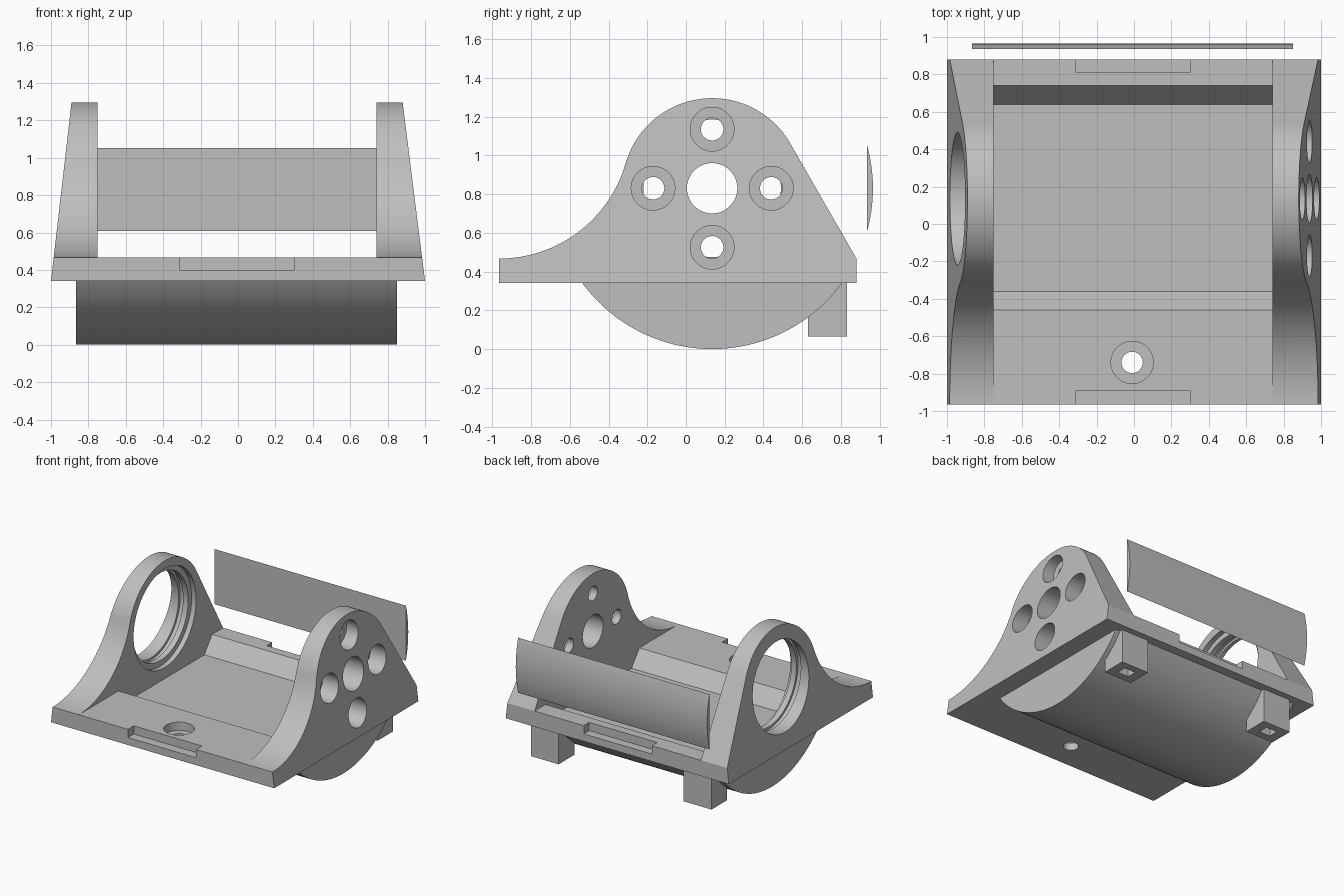
import bpy, bmesh, math
from mathutils import Matrix

if "Cube" in bpy.data.objects:
    bpy.data.objects.remove(bpy.data.objects["Cube"])

CY, CZ = 0.135, 0.83          # shared axis of drum, cradle ends and holes
Z0, Z1 = 0.34, 0.467          # plate bottom and top
Y0, Y1 = -0.965, 0.88         # plate front and back
R_DRUM, R_END = 0.83, 0.465

mat = bpy.data.materials.new("plain grey")
mat.diffuse_color = (0.52, 0.52, 0.52, 1)
mat.use_nodes = True
mat.node_tree.nodes["Principled BSDF"].inputs["Base Color"].default_value = mat.diffuse_color


def finish(bm, name):
    bmesh.ops.recalc_face_normals(bm, faces=bm.faces[:])
    me = bpy.data.meshes.new(name)
    bm.to_mesh(me)
    bm.free()
    ob = bpy.data.objects.new(name, me)
    bpy.context.collection.objects.link(ob)
    me.materials.append(mat)
    return ob


def prism(name, profile, xa, xb):
    """Extrude a (y, z) profile along x; xa and xb may be functions of z."""
    fa = xa if callable(xa) else lambda z: xa
    fb = xb if callable(xb) else lambda z: xb
    bm = bmesh.new()
    a = [bm.verts.new((fa(z), y, z)) for y, z in profile]
    b = [bm.verts.new((fb(z), y, z)) for y, z in profile]
    bm.faces.new(a)
    bm.faces.new(b[::-1])
    n = len(a)
    for i in range(n):
        j = (i + 1) % n
        bm.faces.new((a[i], b[i], b[j], a[j]))
    return finish(bm, name)


def box(name, x0, x1, y0, y1, z0, z1):
    return prism(name, [(y0, z0), (y1, z0), (y1, z1), (y0, z1)], x0, x1)


def arc(cy, cz, r, a0, a1, n):
    return [(cy + r * math.cos(a0 + (a1 - a0) * i / n),
             cz + r * math.sin(a0 + (a1 - a0) * i / n)) for i in range(n + 1)]


def bore_x(r, y, z, x0, x1):
    return prism("bore", arc(y, z, r, 0, 2 * math.pi, 64)[:-1], x0, x1)


def bore_z(r, x, y, z0, z1):
    bm = bmesh.new()
    bmesh.ops.create_cone(bm, cap_ends=True, segments=64, radius1=r, radius2=r,
                          depth=z1 - z0,
                          matrix=Matrix.Translation((x, y, (z0 + z1) / 2)))
    return finish(bm, "bore")


def combine(target, others, op):
    for o in others:
        m = target.modifiers.new("bool", 'BOOLEAN')
        m.operation, m.object, m.solver = op, o, 'EXACT'
        bpy.context.view_layer.objects.active = target
        bpy.ops.object.modifier_apply(modifier=m.name)
        bpy.data.objects.remove(o, do_unlink=True)


# Side profile: concave sweep, round top, straight back slope
h, dy = CZ - Z1, CY - Y0
rc = (dy * dy + h * h - R_END ** 2) / (2 * (R_END + h))
join = math.atan2(Z1 + rc - CZ, Y0 - CY)
d, e = Y1 - CY, Z1 - CZ
back = math.atan2(e, d) + math.acos(R_END / math.hypot(d, e))
sweep = arc(Y0, Z1 + rc, rc, -math.pi / 2, join - math.pi, 32)
crown = arc(CY, CZ, R_END, join, back, 48)
side = [(Y0, Z0)] + sweep + crown[1:] + [(Y1, Z1), (Y1, Z0)]

# Left side with stepped and grooved bearing opening
left = prism("left_side", side, lambda z: -1 + 0.115 * (z - Z0), -0.75)
combine(left, [bore_x(0.355, CY, CZ, -1.2, -0.6),
               bore_x(0.375, CY, CZ, -0.875, -0.835),
               bore_x(0.40, CY, CZ, -0.79, -0.6)], 'DIFFERENCE')

# Right side with centre hole and four counterbored screw holes
right = prism("right_side", side, 0.74, lambda z: 1 - 0.125 * (z - Z0))
cuts = [bore_x(0.13, CY, CZ, 0.6, 1.2)]
for k in range(4):
    y = CY + 0.305 * math.cos(k * math.pi / 2)
    z = CZ + 0.305 * math.sin(k * math.pi / 2)
    cuts += [bore_x(0.058, y, z, 0.6, 1.2), bore_x(0.113, y, z, 0.80, 1.2)]
combine(right, cuts, 'DIFFERENCE')

# Front and back plates with sloped pocket edges and edge notches
front = prism("front_plate", [(Y0, Z0), (Y0, Z1), (-0.46, Z1), (-0.36, Z0)], -0.75, 0.74)
combine(front, [box("notch", -0.31, 0.30, -1.2, -0.89, 0.40, 0.6),
                bore_z(0.057, -0.01, -0.74, 0.2, 0.6),
                bore_z(0.113, -0.01, -0.74, 0.40, 0.6)], 'DIFFERENCE')
rear = prism("back_plate", [(Y1, Z0), (Y1, Z1), (0.74, Z1), (0.64, Z0)], -0.75, 0.74)
combine(rear, [box("notch", -0.31, 0.30, 0.81, 1.2, 0.40, 0.6)], 'DIFFERENCE')

# Drum segment below; its flat top is the pocket floor
half = math.acos((CZ - Z0) / R_DRUM)
drum = prism("drum_segment",
             arc(CY, CZ, R_DRUM, -math.pi / 2 - half, -math.pi / 2 + half, 64),
             -0.865, 0.85)

# Feet with small sockets underneath
feet = []
for s, name in ((-1, "left_foot"), (1, "right_foot")):
    xs = sorted((s * 0.56, s * 0.81))
    foot = box(name, xs[0], xs[1], 0.63, 0.83, 0.065, Z0)
    c = s * 0.685
    combine(foot, [box("socket", c - 0.05, c + 0.05, 0.69, 0.77, 0, 0.2)], 'DIFFERENCE')
    feet.append(foot)

# Separate curved cover strip behind the cradle
a = math.asin(0.223 / R_DRUM)
cover = prism("cover_strip", arc(CY, CZ, R_DRUM, -a, a, 24), -0.865, 0.85)

# Smooth the curved faces, keep edges crisp
for ob in (left, right, front, rear, drum, cover, *feet):
    bpy.ops.object.select_all(action='DESELECT')
    ob.select_set(True)
    bpy.context.view_layer.objects.active = ob
    bpy.ops.object.shade_smooth_by_angle(angle=math.radians(25))
